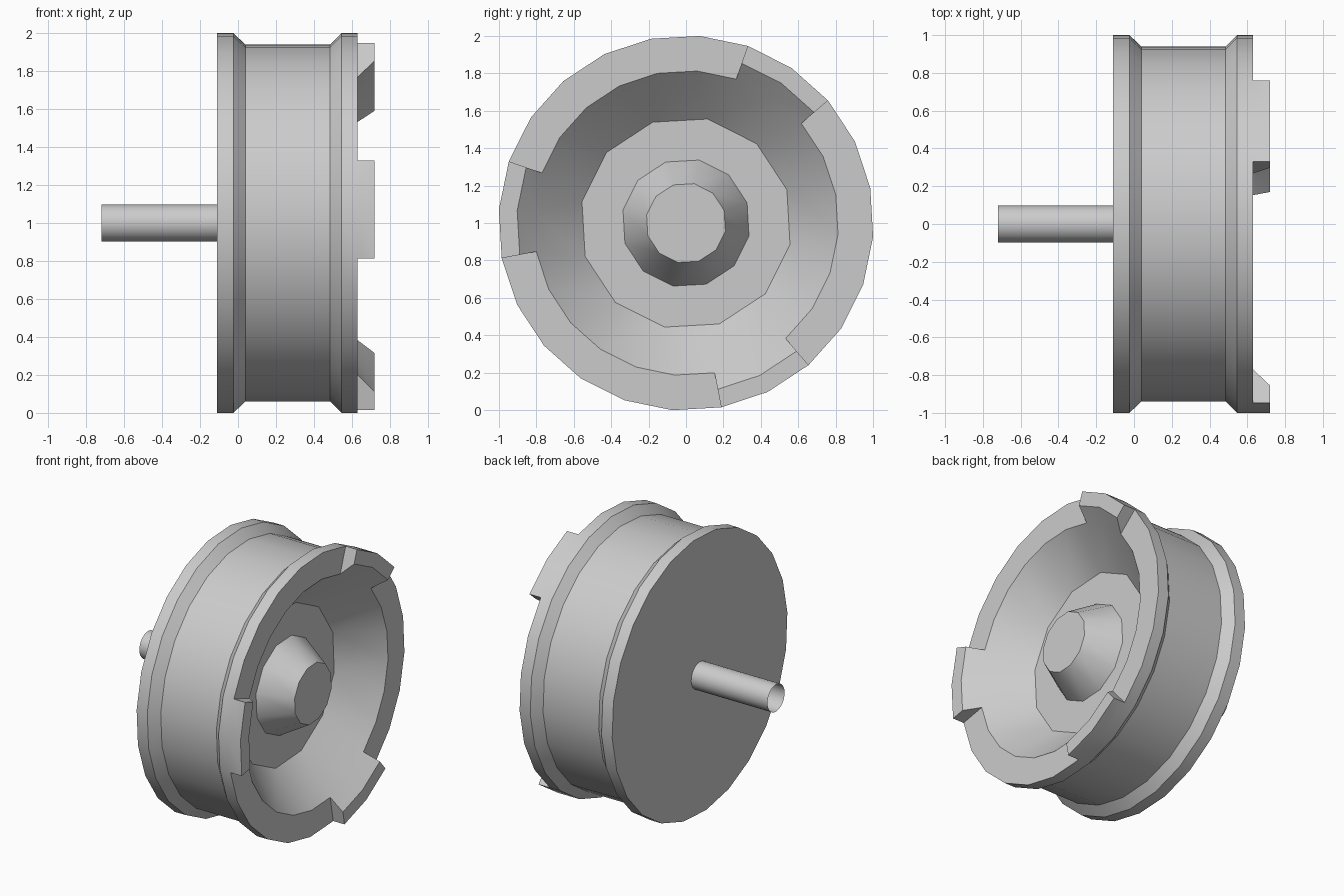
import bpy, bmesh, math

if "Cube" in bpy.data.objects:
    bpy.data.objects.remove(bpy.data.objects["Cube"])

START = math.radians(10.8)      # angle of the first rim corner
SIDES = 24


def finish(bm, name):
    me = bpy.data.meshes.new(name)
    bm.to_mesh(me)
    bm.free()
    ob = bpy.data.objects.new(name, me)
    bpy.context.collection.objects.link(ob)
    bpy.ops.object.select_all(action='DESELECT')
    ob.select_set(True)
    bpy.context.view_layer.objects.active = ob
    bpy.ops.object.shade_smooth_by_angle(angle=math.radians(33))
    return ob


def ring(bm, x, r, n=SIDES):
    """Ring around the x axis, as 24 entries; a 12-sided ring repeats each vertex."""
    step = SIDES // n
    first = START + math.pi / SIDES * (step - 1)
    vs = []
    for k in range(n):
        a = first + 2 * math.pi * k / n
        vs.append(bm.verts.new((x, r * math.cos(a), 1 + r * math.sin(a))))
    return [vs[i // step] for i in range(SIDES)]


def loft(bm, a, b):
    faces = []
    for i in range(SIDES):
        j = (i + 1) % SIDES
        loop = list(dict.fromkeys((a[i], a[j], b[j], b[i])))
        faces.append(bm.faces.new(loop) if len(loop) > 2 else None)
    return faces


# wheel: flanged outside, dished front, raised hub
bm = bmesh.new()
profile = [(-0.11, 1.003, 24), (-0.025, 1.003, 24), (0.04, 0.942, 24),
           (0.485, 0.942, 24), (0.545, 1.003, 24), (0.63, 1.003, 24),
           (0.63, 0.815, 24), (0.38, 0.568, 12), (0.38, 0.344, 12),
           (0.60, 0.215, 12)]
rings = [ring(bm, *p) for p in profile]
bands = [loft(bm, a, b) for a, b in zip(rings, rings[1:])]
bm.faces.new(rings[0])
bm.faces.new(list(dict.fromkeys(rings[-1])))

# three raised tabs on the front rim, their inside continuing the dish slope
for t in range(3):
    segs = [bands[5][8 * t + 2], bands[5][8 * t + 3]]
    res = bmesh.ops.extrude_face_region(bm, geom=segs)
    for f in segs:
        if f.is_valid:
            bm.faces.remove(f)
    for v in (g for g in res["geom"] if isinstance(g, bmesh.types.BMVert)):
        v.co.x = 0.72
        r = math.hypot(v.co.y, v.co.z - 1)
        if r < 0.9:
            v.co.y *= 0.905 / r
            v.co.z = 1 + (v.co.z - 1) * 0.905 / r
bmesh.ops.recalc_face_normals(bm, faces=bm.faces)
finish(bm, "wheel")

# axle: open-ended tube
bm = bmesh.new()
loft(bm, ring(bm, -0.72, 0.098), ring(bm, -0.11, 0.098))
bmesh.ops.recalc_face_normals(bm, faces=bm.faces)
finish(bm, "axle")
